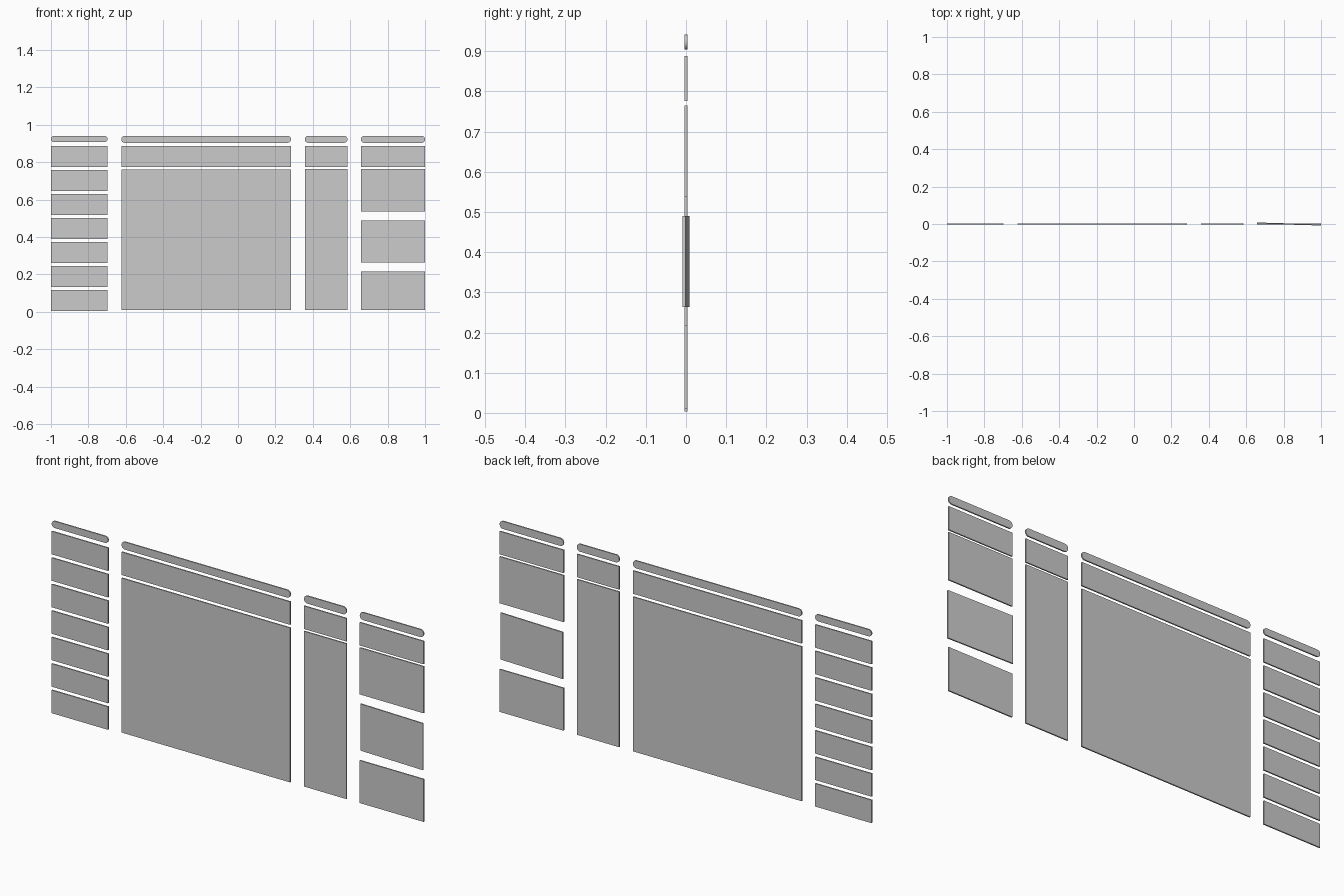
import bpy, bmesh, math
from mathutils import Vector

if "Cube" in bpy.data.objects:
    bpy.data.objects.remove(bpy.data.objects["Cube"])

T = 0.0064  # sheet thickness


def panel(name, x0, x1, z0, z1, radius=0.0, segs=10, yaw=0.0):
    """Thin upright sheet, optionally with rounded corners."""
    hx, hz = (x1 - x0) / 2, (z1 - z0) / 2
    pts = []
    for i, (sx, sz) in enumerate(((1, 1), (-1, 1), (-1, -1), (1, -1))):
        if radius == 0:
            pts.append((sx * hx, sz * hz))
            continue
        for k in range(segs + 1):
            a = math.pi / 2 * (i + k / segs)
            pts.append((sx * (hx - radius) + radius * math.cos(a),
                        sz * (hz - radius) + radius * math.sin(a)))
    bm = bmesh.new()
    face = bm.faces.new([bm.verts.new((x, -T / 2, z)) for x, z in pts])
    ext = bmesh.ops.extrude_face_region(bm, geom=[face])
    moved = [g for g in ext["geom"] if isinstance(g, bmesh.types.BMVert)]
    bmesh.ops.translate(bm, vec=Vector((0, T, 0)), verts=moved)
    bmesh.ops.recalc_face_normals(bm, faces=bm.faces[:])
    mesh = bpy.data.meshes.new(name)
    bm.to_mesh(mesh)
    bm.free()
    ob = bpy.data.objects.new(name, mesh)
    ob.location = ((x0 + x1) / 2, 0, (z0 + z1) / 2)
    ob.rotation_euler[2] = yaw
    bpy.context.collection.objects.link(ob)
    return ob


# Columns: name, left, right, bottom of the rounded cap
columns = [
    ("list", -1.0, -0.697, 0.908),
    ("main", -0.624, 0.283, 0.904),
    ("narrow", 0.357, 0.585, 0.904),
    ("side", 0.657, 1.0, 0.904),
]

# Rounded cap strip and header panel on every column
for name, x0, x1, zc in columns:
    panel(name + "_cap_strip", x0, x1, zc, 0.941, radius=(0.941 - zc) / 2 - 0.0005)
    panel(name + "_header_panel", x0, x1, 0.776, 0.888)

# Left column: six equal panels below the header
for i in range(1, 7):
    top = 0.888 - 0.1287 * i
    panel("list_row_panel_%d" % i, -1.0, -0.697, max(top - 0.112, 0.003 if i < 6 else 0.0), top)

# Large and narrow body panels
panel("main_body_panel", -0.624, 0.283, 0.01, 0.761)
panel("narrow_body_panel", 0.357, 0.585, 0.01, 0.765)

# Right column: three separate panels, the middle one slightly turned
panel("side_upper_panel", 0.657, 1.0, 0.538, 0.765)
panel("side_middle_panel", 0.657, 1.0, 0.263, 0.490, yaw=-0.029)
panel("side_lower_panel", 0.657, 1.0, 0.01, 0.217)
